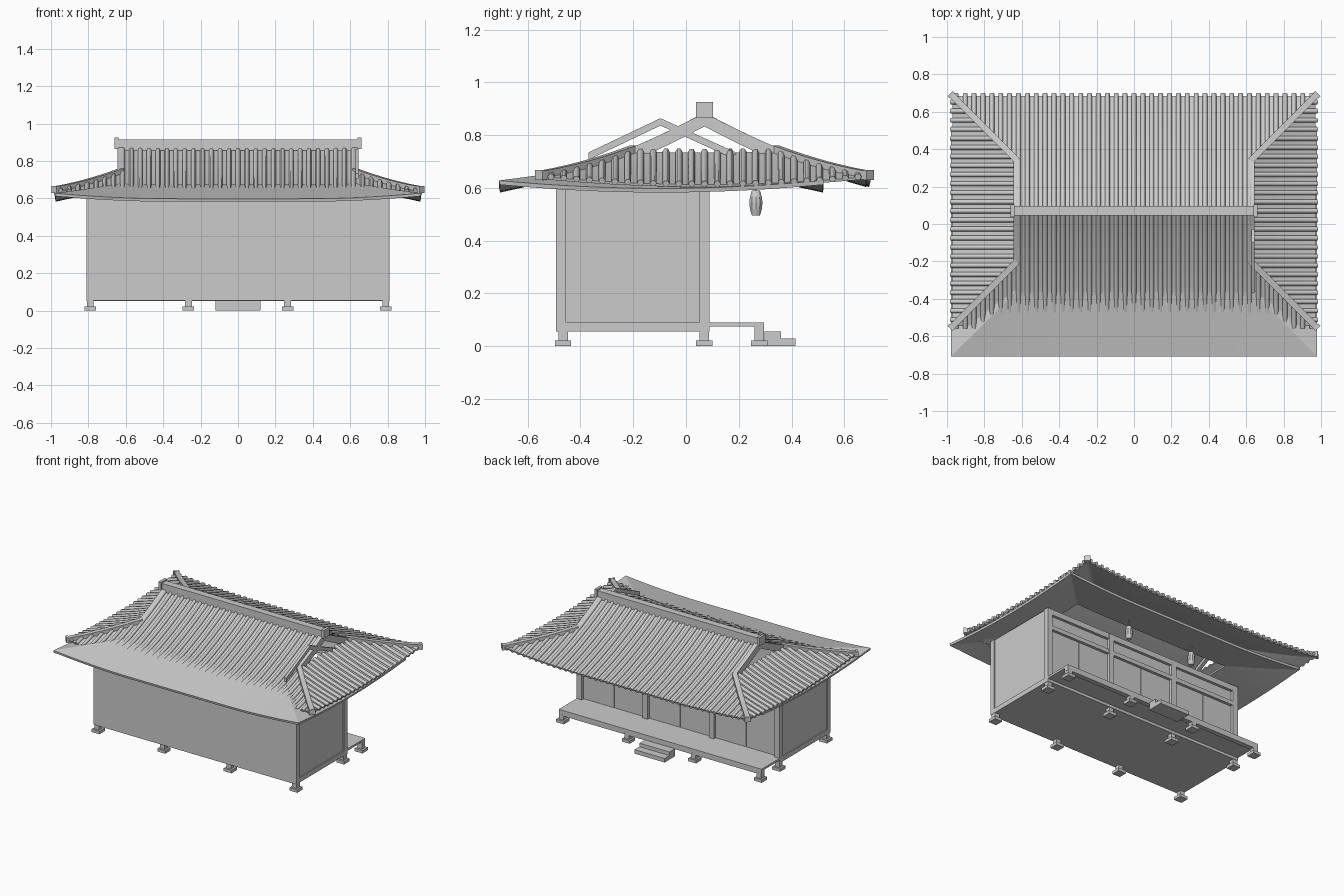
import bpy, bmesh, math
from mathutils import Vector

if "Cube" in bpy.data.objects:
    bpy.data.objects.remove(bpy.data.objects["Cube"])


def finish(name, bm):
    bmesh.ops.remove_doubles(bm, verts=bm.verts, dist=1e-5)
    bmesh.ops.recalc_face_normals(bm, faces=bm.faces)
    me = bpy.data.meshes.new(name)
    bm.to_mesh(me)
    bm.free()
    ob = bpy.data.objects.new(name, me)
    bpy.context.collection.objects.link(ob)
    return ob


def box(name, x0, x1, y0, y1, z0, z1, turn=0):
    bm = bmesh.new()
    bmesh.ops.create_cube(bm, size=1)
    bmesh.ops.scale(bm, vec=(x1 - x0, y1 - y0, z1 - z0), verts=bm.verts)
    ob = finish(name, bm)
    ob.location = ((x0 + x1) / 2, (y0 + y1) / 2, (z0 + z1) / 2)
    ob.rotation_euler.z = turn
    return ob


def bar(name, pts, w, low, high):
    """Sweep an upright rectangular section along a path."""
    bm = bmesh.new()
    d = Vector(pts[-1]) - Vector(pts[0])
    side = Vector((-d.y, d.x, 0)).normalized() * w / 2
    rings = []
    for p in pts:
        p = Vector(p)
        rings.append([bm.verts.new(p + side * s + Vector((0, 0, h)))
                      for s, h in ((-1, low), (1, low), (1, high), (-1, high))])
    for a, b in zip(rings, rings[1:]):
        for i in range(4):
            bm.faces.new((a[i], a[(i + 1) % 4], b[(i + 1) % 4], b[i]))
    bm.faces.new(rings[0])
    bm.faces.new(rings[-1])
    return finish(name, bm)


# Roof shape: height depends on distance e from the eave and f from the corner side
HX, HY, SKIRT = 0.97, 0.615, 0.345
GX = HX - SKIRT
TILE_Y, DECK_Y = 0.07, -0.093


def lift(f):
    return 0.03 * max(0, 1 - f / 0.62) ** 2


def tile_z(e, f):
    t = e / HY
    return 0.613 + 0.168 * t + 0.082 * t * t + lift(f)


def deck_z(e, f):
    return 0.598 + 0.22 * e + lift(f)


def roof_sheet(name, cy, hx, zf, top, thick):
    bm = bmesh.new()
    n = 24

    def strip(levels, point):
        rows = [[bm.verts.new(point(e, -1 + 2 * i / n)) for i in range(n + 1)] for e in levels]
        for a, b in zip(rows, rows[1:]):
            for i in range(n):
                bm.faces.new((a[i], a[i + 1], b[i + 1], b[i]))

    low = [SKIRT * i / 5 for i in range(6)]
    high = [SKIRT + (top - SKIRT) * i / 4 for i in range(1, 5)] if top > SKIRT else []
    for s in (-1, 1):
        def main(e, u):
            x = u * (hx - min(e, SKIRT))
            return (x, cy + s * (HY - e), zf(e, hx - abs(x)))

        def end(e, u):
            y = u * (HY - e)
            return (s * (hx - e), cy + y, zf(e, HY - abs(y)))
        strip(low + high, main)
        strip(low, end)
    ob = finish(name, bm)
    if sum(p.normal.z for p in ob.data.polygons) < 0:
        ob.data.flip_normals()
    m = ob.modifiers.new("thickness", "SOLIDIFY")
    m.thickness = thick
    m.offset = -1
    return ob


roof_sheet("roof_deck", DECK_Y, HX + 0.008, deck_z, SKIRT, 0.016)
roof_sheet("tile_bed", TILE_Y, HX, tile_z, HY, 0.01)


# Rounded tile rows
def tile_rows(name, lines):
    cu = bpy.data.curves.new(name, "CURVE")
    cu.dimensions = "3D"
    cu.bevel_depth = 0.013
    cu.bevel_resolution = 1
    cu.use_fill_caps = True
    for pts in lines:
        sp = cu.splines.new("POLY")
        sp.points.add(len(pts) - 1)
        for q, p in zip(sp.points, pts):
            q.co = (*p, 1)
    bpy.context.collection.objects.link(bpy.data.objects.new(name, cu))


for s, tag in ((-1, "front"), (1, "back")):
    lines = []
    for i in range(-20, 21):
        x = i * 0.0475
        reach = HY if abs(x) <= GX else HX - abs(x)
        es = [-0.012 + (reach + 0.012) * k / 7 for k in range(8)]
        lines.append([(x, TILE_Y + s * (HY - e), tile_z(e, HX - abs(x)) + 0.004) for e in es])
    tile_rows(tag + "_tile_rows", lines)
for s, tag in ((-1, "left"), (1, "right")):
    lines = []
    for i in range(-12, 13):
        y = i * 0.0485
        reach = min(SKIRT, HY - abs(y))
        es = [-0.01 + (reach + 0.01) * k / 5 for k in range(6)]
        lines.append([(s * (HX - e), TILE_Y + y, tile_z(e, HY - abs(y)) + 0.004) for e in es])
    tile_rows(tag + "_tile_rows", lines)

# Ridges: main ridge, gable ridges, hip ridges with end blocks
box("main_ridge", -0.645, 0.645, 0.045, 0.095, 0.855, 0.915)
for sx in (-1, 1):
    box("ridge_end_cap", sx * 0.65 - 0.01, sx * 0.65 + 0.01, 0.037, 0.103, 0.865, 0.925)
    for sy in (-1, 1):
        es = [SKIRT + (HY - SKIRT) * k / 4 for k in range(5)]
        bar("gable_ridge", [(sx * 0.63, TILE_Y + sy * (HY - e), tile_z(e, 9)) for e in es],
            0.026, -0.03, 0.022)
        es = [-0.005 + (SKIRT + 0.005) * k / 6 for k in range(7)]
        bar("hip_ridge", [(sx * (HX - e), TILE_Y + sy * (HY - e), tile_z(e, e)) for e in es],
            0.034, -0.012, 0.022)
        cx, cy = sx * 0.978, TILE_Y + sy * 0.622
        box("hip_end_block", cx - 0.008, cx + 0.008, cy - 0.02, cy + 0.02, 0.63, 0.667,
            sx * sy * math.pi / 4)

# Gable board standing at the right end
bar("gable_board", [(0.636, -0.37, 0.72), (0.636, -0.097, 0.85), (0.636, 0.19, 0.72)],
    0.018, -0.014, 0.014)

# Walls and floor
POSTS = (-0.79, -0.265, 0.265, 0.79)
box("floor", -0.81, 0.81, -0.49, 0.09, 0.055, 0.09)
box("front_wall", -0.81, 0.81, -0.492, -0.475, 0.055, 0.61)
for s in (-1, 1):
    box("side_wall", s * 0.795 - 0.007, s * 0.795 + 0.007, -0.48, 0.07, 0.09, 0.61)
    box("rear_corner_post", s * 0.79 - 0.02, s * 0.79 + 0.02, -0.491, -0.455, 0.055, 0.61)
for x in POSTS:
    box("porch_side_post", x - 0.02, x + 0.02, 0.05, 0.09, 0.055, 0.61)
box("top_beam", -0.81, 0.81, 0.055, 0.088, 0.57, 0.61)
box("door_lintel", -0.81, 0.81, 0.055, 0.088, 0.46, 0.49)
box("transom_panel", -0.79, 0.79, 0.058, 0.068, 0.485, 0.575)
for a, b in zip(POSTS, POSTS[1:]):
    m = (a + b) / 2
    box("left_door", a, m - 0.002, 0.055, 0.068, 0.09, 0.465)
    box("right_door", m + 0.002, b, 0.055, 0.068, 0.09, 0.465)

# Porch, foundations and steps
box("porch_floor", -0.81, 0.81, 0.085, 0.29, 0.075, 0.09)
box("porch_edge_beam", -0.81, 0.81, 0.26, 0.295, 0.05, 0.09)
for x in POSTS:
    for y in (-0.466, 0.069, 0.278):
        box("foundation_stone", x - 0.031, x + 0.031, y - 0.031, y + 0.031, 0, 0.021)
        box("short_post", x - 0.018, x + 0.018, y - 0.018, y + 0.018, 0.02, 0.058)
box("upper_step", -0.12, 0.12, 0.298, 0.36, 0, 0.055)
box("lower_step", -0.12, 0.12, 0.358, 0.415, 0, 0.029)

# Hanging lanterns
for x in (-0.265, 0.265):
    bm = bmesh.new()
    prof = [(0, 0.495), (0.016, 0.495), (0.024, 0.52), (0.026, 0.545), (0.024, 0.565),
            (0.016, 0.59), (0, 0.59)]
    vs = [bm.verts.new((r, 0, z)) for r, z in prof]
    es = [bm.edges.new(p) for p in zip(vs, vs[1:])]
    bmesh.ops.spin(bm, geom=vs + es, axis=(0, 0, 1), cent=(0, 0, 0), steps=10, angle=math.tau)
    ob = finish("lantern", bm)
    ob.location = (x, 0.265, 0)
    box("lantern_cord", x - 0.003, x + 0.003, 0.262, 0.268, 0.585, 0.64)
